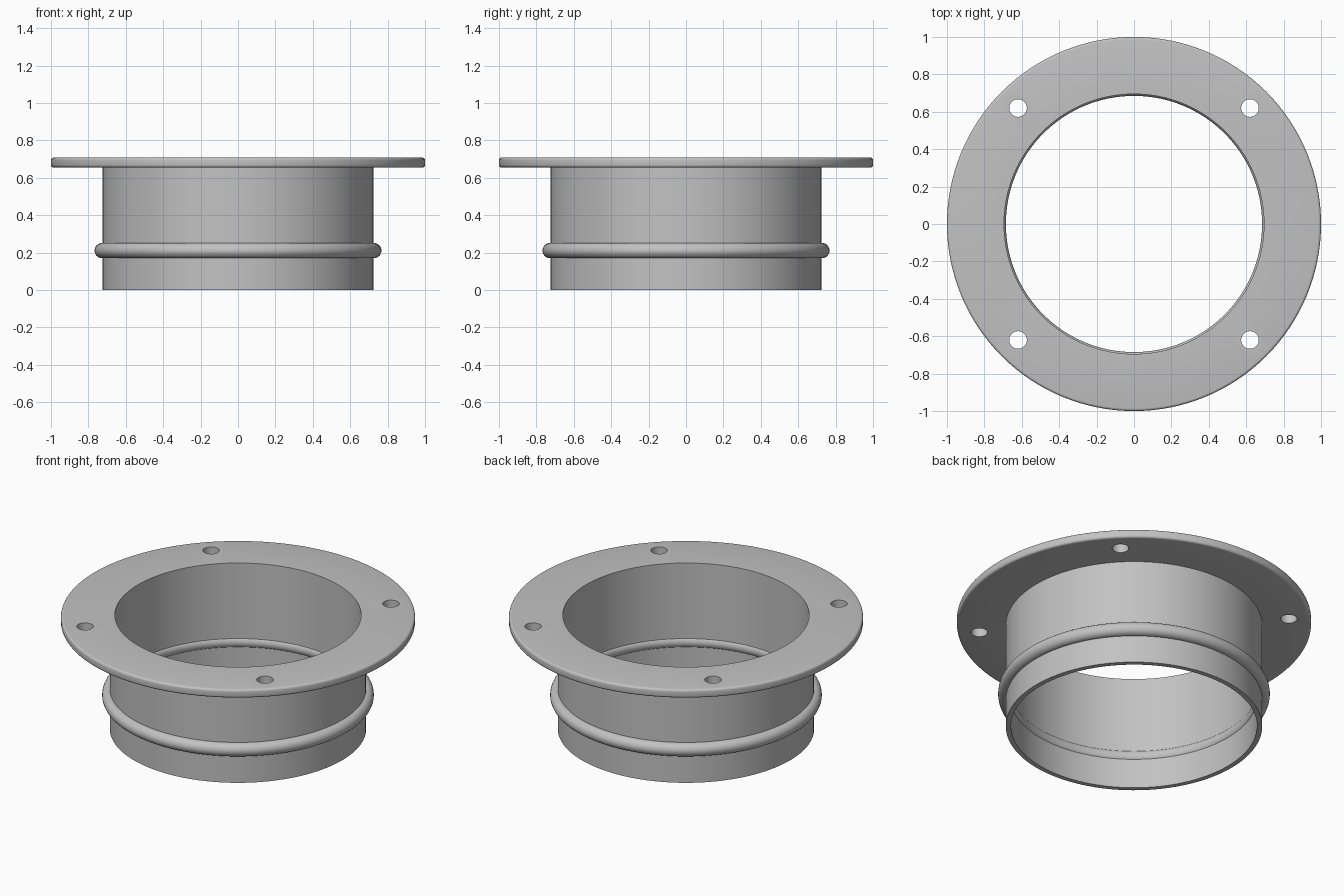
import bpy, bmesh
from math import cos, sin, pi, tau

SEGMENTS = 128

old = bpy.data.objects.get("Cube")
if old:
    bpy.data.objects.remove(old, do_unlink=True)

# One plain grey metal
metal = bpy.data.materials.new("grey_metal")
grey = (0.54, 0.54, 0.54, 1)
metal.use_nodes = True
metal.diffuse_color = grey
metal.node_tree.nodes["Principled BSDF"].inputs["Base Color"].default_value = grey


def lathe(name, profile):
    """Spin a closed (radius, height) outline around the z axis."""
    bm = bmesh.new()
    rings = []
    for i in range(SEGMENTS):
        a = tau * i / SEGMENTS
        rings.append([bm.verts.new((r * cos(a), r * sin(a), z)) for r, z in profile])
    count = len(profile)
    for i, ring in enumerate(rings):
        following = rings[(i + 1) % SEGMENTS]
        for j in range(count):
            k = (j + 1) % count
            bm.faces.new((ring[j], following[j], following[k], ring[k]))
    bmesh.ops.recalc_face_normals(bm, faces=bm.faces)
    mesh = bpy.data.meshes.new(name)
    bm.to_mesh(mesh)
    bm.free()
    mesh.materials.append(metal)
    obj = bpy.data.objects.new(name, mesh)
    bpy.context.collection.objects.link(obj)
    return obj


def select_only(obj):
    bpy.ops.object.select_all(action='DESELECT')
    obj.select_set(True)
    bpy.context.view_layer.objects.active = obj


def arc(r, z, radius, start, end, steps):
    angles = [start + (end - start) * i / steps for i in range(steps + 1)]
    return [(r + radius * cos(a), z + radius * sin(a)) for a in angles]


# Sleeve and flange share one wall outline, with a rounded flange rim
inner, outer, under, top, rim = 0.695, 0.724, 0.655, 0.708, 0.014
outline = [(inner, 0), (outer, 0), (outer, under)]
outline += arc(1 - rim, under + rim, rim, -pi / 2, 0, 4)
outline += arc(1 - rim, top - rim, rim, 0, pi / 2, 4)
outline += [(inner, top)]
body = lathe("flanged_sleeve", outline)

# Four bolt holes through the flange
for sx in (-1, 1):
    for sy in (-1, 1):
        bpy.ops.mesh.primitive_cylinder_add(vertices=32, radius=0.047, depth=0.2,
                                            location=(0.62 * sx, 0.62 * sy, 0.68))
        cutter = bpy.context.object
        cutter.name = "bolt_hole_cutter"
        cutter.hide_render = True
        cutter.data.materials.append(metal)
        select_only(body)
        cut = body.modifiers.new("bolt_hole", 'BOOLEAN')
        cut.operation = 'DIFFERENCE'
        cut.solver = 'EXACT'
        cut.object = cutter
        bpy.ops.object.modifier_apply(modifier=cut.name)
        bpy.data.objects.remove(cutter, do_unlink=True)

# Round bead that wraps the sleeve and shows slightly inside it
bead = lathe("retaining_bead", arc(0.726, 0.211, 0.041, 0, tau, 24)[:-1])

for part in (body, bead):
    select_only(part)
    bpy.ops.object.shade_smooth_by_angle(angle=pi / 6)
